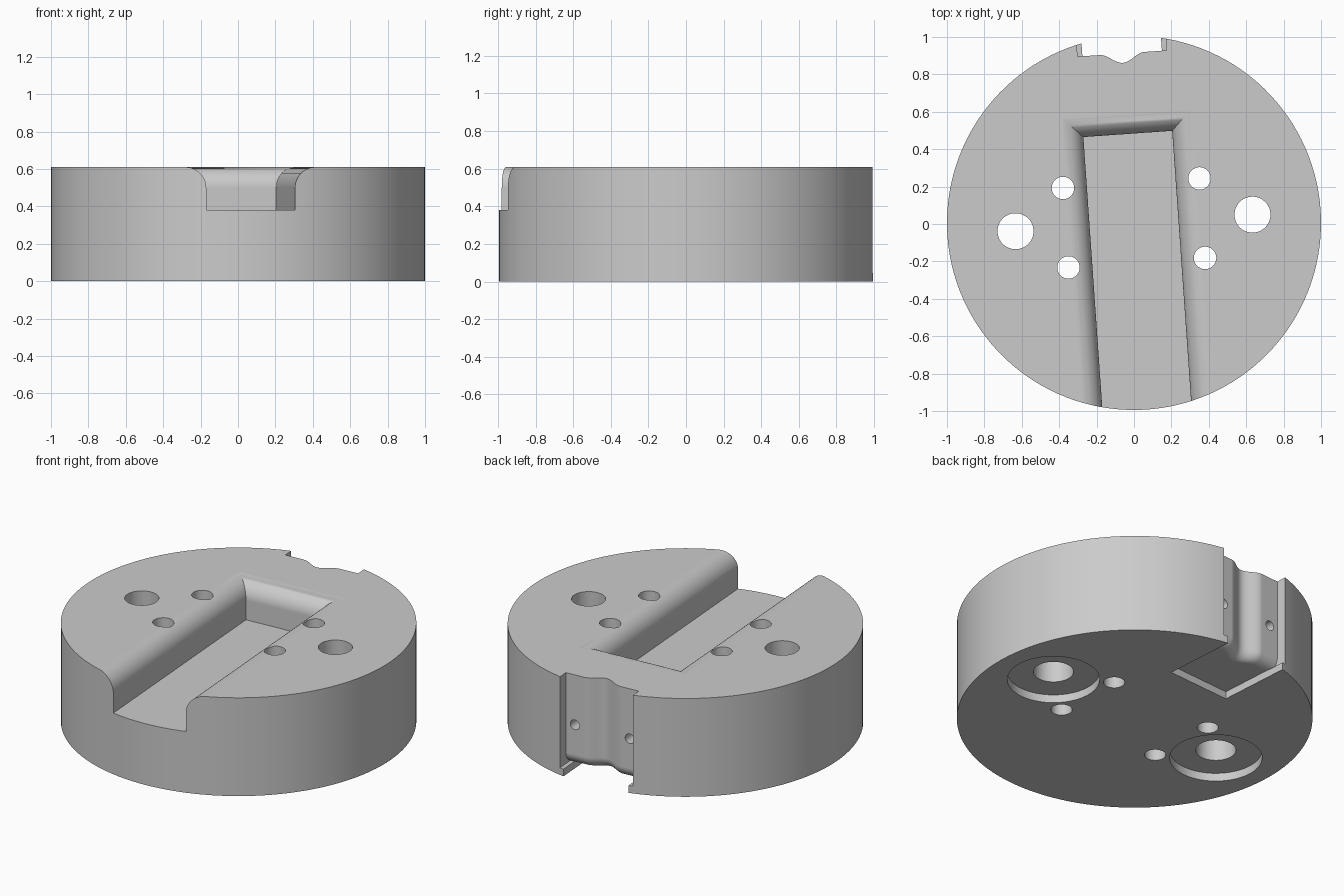
import bpy
import bmesh
from math import sin, cos, pi, radians

if "Cube" in bpy.data.objects:
    bpy.data.objects.remove(bpy.data.objects["Cube"], do_unlink=True)

HEIGHT = 0.61
FLOOR = 0.38        # slot floor height
LEDGE = 0.045       # height of the underside pocket


def loft(name, rings):
    """Closed solid through a stack of rings with equal point counts."""
    bm = bmesh.new()
    loops = [[bm.verts.new(p) for p in ring] for ring in rings]
    n = len(loops[0])
    for low, high in zip(loops, loops[1:]):
        for i in range(n):
            j = (i + 1) % n
            bm.faces.new((low[i], low[j], high[j], high[i]))
    bm.faces.new(loops[0][::-1])
    bm.faces.new(loops[-1])
    bmesh.ops.recalc_face_normals(bm, faces=bm.faces)
    mesh = bpy.data.meshes.new(name)
    bm.to_mesh(mesh)
    bm.free()
    obj = bpy.data.objects.new(name, mesh)
    bpy.context.collection.objects.link(obj)
    return obj


def circle(x, y, z, r, n):
    return [(x + r * cos(2 * pi * i / n), y + r * sin(2 * pi * i / n), z) for i in range(n)]


def cylinder(name, x, y, z0, z1, r0, r1, n=40):
    return loft(name, [circle(x, y, z0, r0, n), circle(x, y, z1, r1, n)])


def rectangle(x, y0, y1, z):
    return [(-x, y0, z), (x, y0, z), (x, y1, z), (-x, y1, z)]


def cut(cutter):
    cutter.hide_render = True
    mod = body.modifiers.new("cut", 'BOOLEAN')
    mod.operation = 'DIFFERENCE'
    mod.solver = 'EXACT'
    mod.object = cutter
    bpy.ops.object.modifier_apply(modifier=mod.name)
    bpy.data.objects.remove(cutter, do_unlink=True)


# Round body
body = cylinder("round_base", 0, 0, 0, HEIGHT, 1, 1, 128)
bpy.context.view_layer.objects.active = body
body.select_set(True)

# Open slot with rounded-over top edges
half, end, radius, steps = 0.238, 0.477, 0.11, 12
rings = [rectangle(half, -2, end, FLOOR)]
for i in range(steps + 1):
    t = pi / 2 * i / steps
    grow = radius * (1 - cos(t))
    rings.append(rectangle(half + grow, -2, end + grow, HEIGHT - radius + radius * sin(t)))
rings.append(rectangle(half + radius, -2, end + radius, HEIGHT + 0.2))
cut(loft("slot_cutter", rings))

# Rear notch: wavy back wall, rounded at its lower edge
wide, wall, dip, bend = 0.239, 0.908, 0.05, 0.07


def notch_ring(shift, z):
    ring = [(-wide, 2, z), (wide, 2, z), (wide, wall - shift, z)]
    for i in range(25):
        x = 0.12 - 0.01 * i
        ring.append((x, wall - shift - dip * (1 + cos(pi * x / 0.12)) / 2, z))
    return ring + [(-wide, wall - shift, z)]


rings = []
for i in range(9):
    t = pi / 2 * (1 - i / 8)
    rings.append(notch_ring(bend * (1 - cos(t)), LEDGE + bend * (1 - sin(t))))
rings.append(notch_ring(0, HEIGHT + 0.2))
cut(loft("notch_cutter", rings))

# Shallow pocket under the notch
cut(loft("pocket_cutter", [rectangle(0.213, 0.518, 2, z) for z in (-0.2, LEDGE + 0.0005)]))

# Holes, mirrored left and right
for side in (-1, 1):
    cut(cylinder("main_hole", side * 0.635, 0, -0.01, HEIGHT + 0.01, 0.115, 0.096))
    cut(cylinder("counterbore", side * 0.635, 0, -0.2, 0.05, 0.26, 0.26, 64))
    for y in (-0.213, 0.213):
        cut(cylinder("small_hole", side * 0.366, y, -0.1, HEIGHT + 0.1, 0.06, 0.06))
    pin = [[(side * 0.18 + x, y, 0.3 + z) for x, z, _ in circle(0, 0, 0, 0.03, 24)]
           for y in (0.65, 1.2)]
    cut(loft("wall_hole", pin))

# Finish
body.rotation_euler.z = radians(4)
body.location.y = 0.0057
bpy.ops.object.shade_smooth_by_angle(angle=radians(30))
weighted = body.modifiers.new("even_shading", 'WEIGHTED_NORMAL')
weighted.keep_sharp = True
weighted.weight = 100

grey = bpy.data.materials.new("plain_grey")
grey.use_nodes = True
color = (0.6, 0.6, 0.6, 1)
grey.diffuse_color = color
grey.node_tree.nodes["Principled BSDF"].inputs["Base Color"].default_value = color
body.data.materials.clear()
body.data.materials.append(grey)
